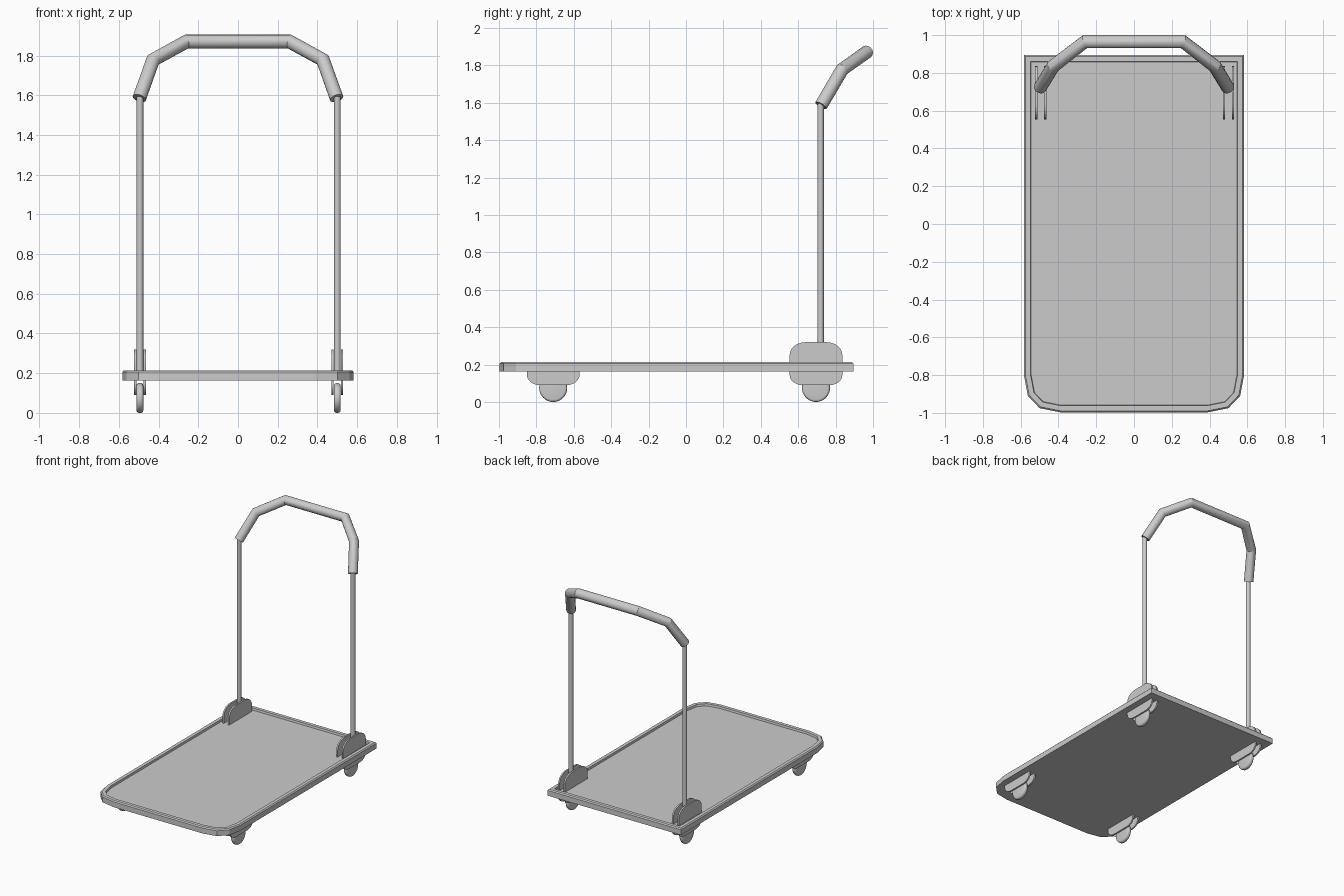
import bpy, bmesh, math
from mathutils import Matrix

if "Cube" in bpy.data.objects:
    bpy.data.objects.remove(bpy.data.objects["Cube"])

XS = {"left": -0.494, "right": 0.5}
YS = {"front": -0.71, "back": 0.695}


def finish(name, bm, angle=None):
    bmesh.ops.recalc_face_normals(bm, faces=bm.faces)
    mesh = bpy.data.meshes.new(name)
    bm.to_mesh(mesh)
    bm.free()
    ob = bpy.data.objects.new(name, mesh)
    bpy.context.collection.objects.link(ob)
    if angle:
        bpy.ops.object.select_all(action='DESELECT')
        bpy.context.view_layer.objects.active = ob
        ob.select_set(True)
        bpy.ops.object.shade_smooth_by_angle(angle=math.radians(angle))
    return ob


def extrude_polygon(bm, points, offset):
    face = bm.faces.new([bm.verts.new(p) for p in points])
    new = bmesh.ops.extrude_face_region(bm, geom=[face])["geom"]
    bmesh.ops.translate(bm, vec=offset, verts=[v for v in new if isinstance(v, bmesh.types.BMVert)])
    return next(f for f in new if isinstance(f, bmesh.types.BMFace))


def cylinder(bm, radius, depth, matrix, segments):
    return bmesh.ops.create_cone(bm, cap_ends=True, segments=segments, radius1=radius,
                                 radius2=radius, depth=depth, matrix=matrix)


# Platform: square back corners, faceted front corners, raised rim
half = [(0.39, -0.997), (0.5, -0.975), (0.562, -0.91), (0.583, -0.8), (0.583, 0.895)]
outline = half + [(-x, y) for x, y in reversed(half)]
bm = bmesh.new()
top = extrude_polygon(bm, [(x, y, 0.163) for x, y in outline], (0, 0, 0.05))
bmesh.ops.recalc_face_normals(bm, faces=bm.faces)
bmesh.ops.inset_region(bm, faces=[top], thickness=0.008, depth=0, use_even_offset=True)
for v in bm.verts:
    if v.co.z > 0.2 and v not in top.verts:
        v.co.z = 0.205
bmesh.ops.inset_region(bm, faces=[top], thickness=0.027, depth=0, use_even_offset=True)
bmesh.ops.inset_region(bm, faces=[top], thickness=0.003, depth=0, use_even_offset=True)
for v in top.verts:
    v.co.z = 0.197
finish("platform", bm)


# Bracket plates: half outlines in y, z with rounded corners
def plate_pair(name, x, y, profile):
    bm = bmesh.new()
    pts = profile + [(-a, z) for a, z in reversed(profile)]
    for side in (-1, 1):
        cx = x + side * 0.024
        extrude_polygon(bm, [(cx - 0.006, y + a, z) for a, z in pts], (0.012, 0, 0))
    finish(name, bm)


def rounded(z_base, z_start, z_end, width, radius):
    arc = [(width - radius * (1 - math.cos(t)), z_start + (z_end - z_start) * math.sin(t))
           for t in [i * math.pi / 12 for i in range(7)]]
    return [(width, z_base)] + arc


fork = rounded(0.168, 0.145, 0.09, 0.141, 0.07)
bracket = rounded(0.19, 0.25, 0.32, 0.141, 0.085)

for sx, x in XS.items():
    plate_pair(f"{sx}_handle_bracket", x, YS["back"], bracket)
    # Handle posts
    bm = bmesh.new()
    cylinder(bm, 0.017, 1.4, Matrix.Translation((x, 0.72, 0.895)), 16)
    finish(f"{sx}_post", bm, 40)
    for sy, y in YS.items():
        plate_pair(f"{sy}_{sx}_caster_fork", x, y, fork)
        # Wheels with rounded treads
        bm = bmesh.new()
        m = Matrix.Translation((x, y, 0.075)) @ Matrix.Rotation(math.pi / 2, 4, 'Y')
        cylinder(bm, 0.075, 0.034, m, 32)
        rims = [e for e in bm.edges if len(e.link_faces) == 2
                and any(len(f.verts) > 4 for f in e.link_faces)]
        bmesh.ops.bevel(bm, geom=rims, offset=0.013, segments=4, profile=0.5, affect='EDGES')
        finish(f"{sy}_{sx}_wheel", bm, 40)

# Padded grip: one thick tube bent up and back
side = [(0.497, 0.722, 1.585), (0.428, 0.835, 1.778), (0.26, 0.965, 1.87)]
path = [(-x, y, z) for x, y, z in side] + side[::-1]
curve = bpy.data.curves.new("grip", 'CURVE')
curve.dimensions = '3D'
curve.bevel_depth = 0.035
curve.bevel_resolution = 6
curve.use_fill_caps = True
spline = curve.splines.new('POLY')
spline.points.add(len(path) - 1)
for i, (p, co) in enumerate(zip(spline.points, path)):
    p.co = (*co, 1)
    p.radius = 1.0 if i in (0, len(path) - 1) else 1.03
grip = bpy.data.objects.new("grip", curve)
bpy.context.collection.objects.link(grip)
bpy.ops.object.select_all(action='DESELECT')
bpy.context.view_layer.objects.active = grip
grip.select_set(True)
bpy.ops.object.convert(target='MESH')
bpy.ops.object.shade_smooth_by_angle(angle=math.radians(25))
